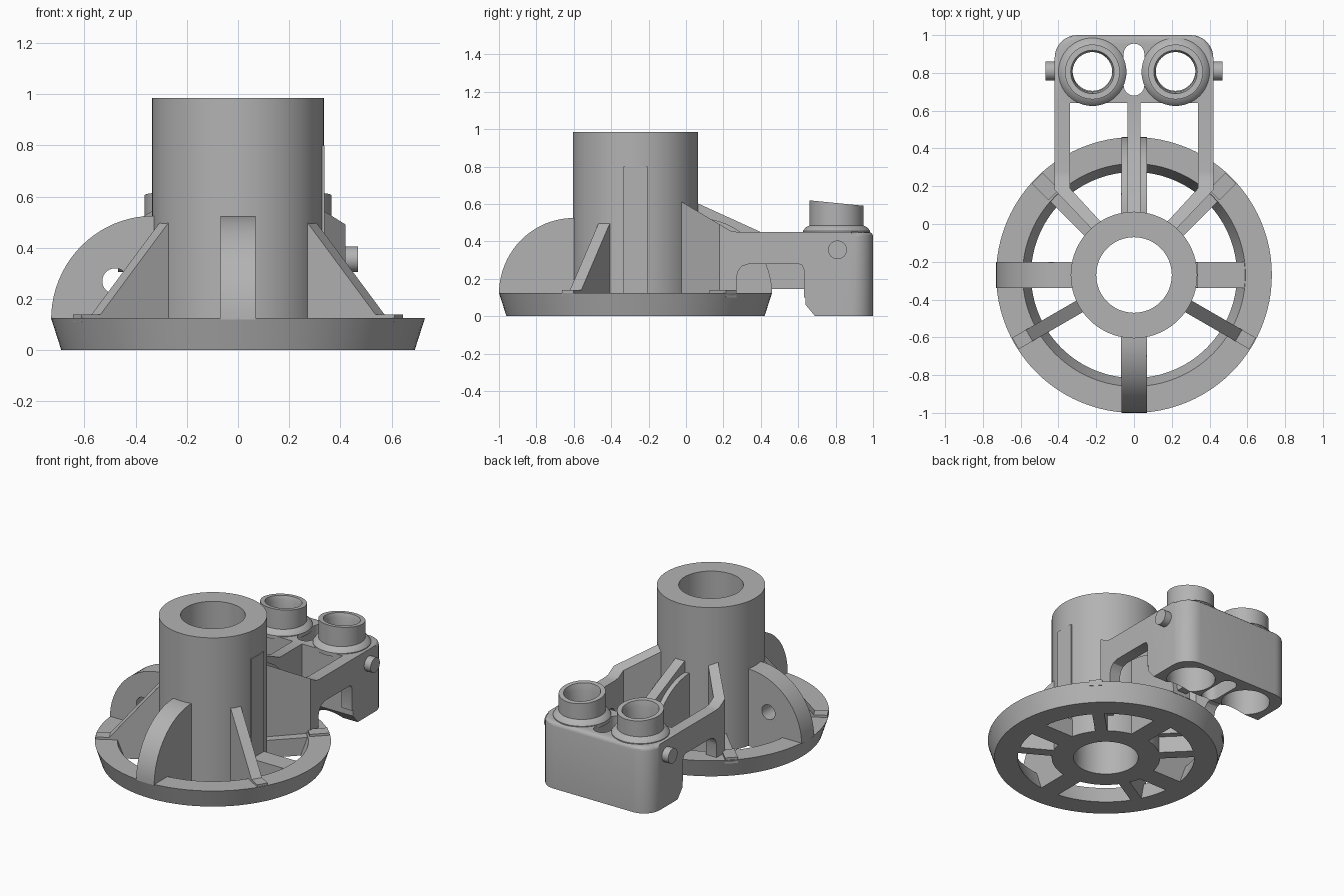
import bpy, bmesh, math
from mathutils import Matrix, Vector

old = bpy.data.objects.get("Cube")
if old:
    bpy.data.objects.remove(old, do_unlink=True)

grey = bpy.data.materials.new("plain_grey")
grey.use_nodes = True
grey.diffuse_color = (0.45, 0.45, 0.45, 1)
grey.node_tree.nodes["Principled BSDF"].inputs["Base Color"].default_value = grey.diffuse_color

HUB = Vector((0, -0.27, 0))
parts = []


def finish(name, bm):
    bmesh.ops.recalc_face_normals(bm, faces=bm.faces)
    mesh = bpy.data.meshes.new(name)
    bm.to_mesh(mesh)
    bm.free()
    mesh.materials.append(grey)
    ob = bpy.data.objects.new(name, mesh)
    bpy.context.collection.objects.link(ob)
    parts.append(ob)
    return ob


def prism_bm(pts, plane, lo, hi):
    """Extrude a 2D outline lying in the xy, yz or xz plane."""
    place = {"xy": lambda u, v, d: (u, v, d),
             "yz": lambda u, v, d: (d, u, v),
             "xz": lambda u, v, d: (u, d, v)}[plane]
    bm = bmesh.new()
    a = [bm.verts.new(place(u, v, lo)) for u, v in pts]
    b = [bm.verts.new(place(u, v, hi)) for u, v in pts]
    bm.faces.new(a)
    bm.faces.new(b[::-1])
    for i in range(len(pts)):
        j = (i + 1) % len(pts)
        bm.faces.new((a[i], a[j], b[j], b[i]))
    return bm


def prism(name, pts, plane, lo, hi):
    return finish(name, prism_bm(pts, plane, lo, hi))


def radial(name, pts, width, angle):
    """Rib with an (r, z) outline, turned around the hub axis."""
    bm = prism_bm(pts, "xz", -width / 2, width / 2)
    bm.transform(Matrix.Translation(HUB) @ Matrix.Rotation(math.radians(angle), 4, "Z"))
    return finish(name, bm)


def lathe(name, profile, centre, steps=96, tilt=0):
    """Spin a closed (r, z) outline; tilt slopes its top ring along y."""
    bm = bmesh.new()
    rings = []
    top = max(z for r, z in profile)
    for i in range(steps):
        t = math.tau * i / steps
        rings.append([bm.verts.new((centre[0] + r * math.cos(t), centre[1] + r * math.sin(t),
                                    z - (tilt * r * math.sin(t) if z == top else 0)))
                      for r, z in profile])
    n = len(profile)
    for i in range(steps):
        p, q = rings[i], rings[(i + 1) % steps]
        for k in range(n):
            m = (k + 1) % n
            bm.faces.new((p[k], q[k], q[m], p[m]))
    return finish(name, bm)


def circle(cx, cy, r, steps=40):
    return [(cx + r * math.cos(math.tau * i / steps), cy + r * math.sin(math.tau * i / steps))
            for i in range(steps)]


def rect(a, b, c, d):
    return [(a, c), (b, c), (b, d), (a, d)]


def boolean(ob, tool, op="DIFFERENCE"):
    mod = ob.modifiers.new("cut", "BOOLEAN")
    mod.object, mod.operation, mod.solver = tool, op, "EXACT"
    bpy.context.view_layer.update()
    with bpy.context.temp_override(object=ob, active_object=ob, selected_objects=[ob]):
        bpy.ops.object.modifier_apply(modifier="cut")
    parts.remove(tool)
    bpy.data.objects.remove(tool, do_unlink=True)


# Base ring and central tube
lathe("base_ring", [(0.69, 0), (0.73, 0.125), (0.59, 0.125), (0.545, 0)], HUB)
lathe("central_tube", [(0.2, 0), (0.335, 0), (0.335, 0.985), (0.2, 0.985)], HUB)
prism("tube_side_pad", rect(0.3, 0.338, -0.335, -0.205), "xy", 0.1, 0.8)

# Flat spokes under the ribs
for name, angle, width in (("right", 0, 0.135), ("back", 90, 0.135), ("left", 180, 0.135),
                           ("front", 270, 0.135), ("back_right", 45, 0.075),
                           ("back_left", 135, 0.075)):
    radial(name + "_spoke", [(0.3, 0), (0.56, 0), (0.6, 0.12), (0.3, 0.12)], width, angle)

# Quarter-round fins, the one at -x has a hole
quarter = [(0.33 + 0.4 * math.cos(t), 0.12 + 0.405 * math.sin(t))
           for t in [math.pi / 2 * i / 20 for i in range(21)]] + [(0.31, 0.525), (0.31, 0.12)]
for name, angle in (("back", 90), ("side", 180), ("front", 270)):
    fin = radial(name + "_fin", quarter, 0.135, angle)
    if name == "side":
        boolean(fin, prism("hole_cutter", circle(-0.48, 0.27, 0.05), "xz", -0.5, 0))

# Slanted braces on the front half
brace = [(0.3, 0), (0.3, 0.5), (0.33, 0.5), (0.345, 0.485), (0.64, 0.14),
         (0.725, 0.14), (0.725, 0.11), (0.6, 0.11), (0.56, 0)]
for name, angle in (("right", -30), ("left", 210)):
    radial(name + "_brace", brace, 0.07, angle)

# Feet of the back arms on the ring
for name, angle in (("right", 45), ("left", 135)):
    radial(name + "_arm_foot", rect(0.6, 0.725, 0.1, 0.14), 0.08, angle)

# Bent arms: plan outline trimmed by the arched side outline
arm_plan = [(0.165, 0.0), (0.34, 0.19), (0.34, 0.66), (0.42, 0.66), (0.42, 0.18), (0.22, -0.03)]
arm_side = [(-0.1, 0.11), (-0.1, 0.61), (-0.02, 0.61), (0.19, 0.485), (0.24, 0.455), (0.28, 0.45),
            (0.7, 0.45), (0.7, 0.1), (0.63, 0.1), (0.63, 0.25), (0.62, 0.273), (0.6, 0.28),
            (0.34, 0.28), (0.3, 0.268), (0.28, 0.245), (0.27, 0.21), (0.27, 0.11)]
for name, s in (("right", 1), ("left", -1)):
    arm = prism(name + "_arm", [(s * x, y) for x, y in arm_plan], "xy", 0, 0.8)
    boolean(arm, prism("arm_trim", arm_side, "yz", -0.6, 0.6), "INTERSECT")

# Centre web between tube and block
prism("centre_web", [(0.04, 0.145), (0.04, 0.61), (0.07, 0.6), (0.4, 0.45), (0.66, 0.45),
                     (0.66, 0.145)], "yz", -0.035, 0.035)

# Rounded block at the back
bm = prism_bm([(0.64, 0.06), (0.69, 0), (1, 0), (1, 0.45), (0.64, 0.45)], "yz", -0.42, 0.42)
corners = [e for e in bm.edges if all(v.co.y > 0.99 and abs(v.co.x) > 0.4 for v in e.verts)
           and abs(e.verts[0].co.z - e.verts[1].co.z) > 0.2]
bmesh.ops.bevel(bm, geom=corners, offset=0.12, segments=8, profile=0.5, affect="EDGES")
rim = [e for e in bm.edges if all(v.co.z > 0.44 for v in e.verts)
       and not all(v.co.y < 0.65 for v in e.verts)]
bmesh.ops.bevel(bm, geom=rim, offset=0.025, segments=3, profile=0.5, affect="EDGES")
block = finish("back_block", bm)

# Bores, counterbores and the long slot through the block
for s in (-1, 1):
    boolean(block, prism("bore", circle(s * 0.22, 0.81, 0.105), "xy", -0.1, 0.6))
    boolean(block, prism("counterbore", circle(s * 0.22, 0.81, 0.15), "xy", -0.1, 0.2))
slot = []
for i in range(26):
    t = math.pi * (i % 13) / 12 + (math.pi if i > 12 else 0)
    slot.append((0.055 * math.cos(t), (0.9 if i < 13 else 0.735) + 0.055 * math.sin(t)))
boolean(block, prism("slot", slot, "xy", -0.1, 0.6))

# Pipe sockets with sloping tops, and side pins
socket = [(0.105, 0.43), (0.18, 0.43), (0.18, 0.455), (0.165, 0.475), (0.145, 0.485),
          (0.145, 0.605), (0.115, 0.605), (0.105, 0.57)]
for name, s in (("right", 1), ("left", -1)):
    lathe(name + "_socket", socket, (s * 0.22, 0.805), 56, 0.1)
    prism(name + "_pin", circle(0.81, 0.355, 0.05), "yz", *sorted((s * 0.4, s * 0.468)))

# Smooth round surfaces, keep edges crisp
bpy.ops.object.select_all(action="DESELECT")
for ob in parts:
    ob.select_set(True)
bpy.context.view_layer.objects.active = parts[0]
bpy.ops.object.shade_smooth_by_angle(angle=math.radians(30))
